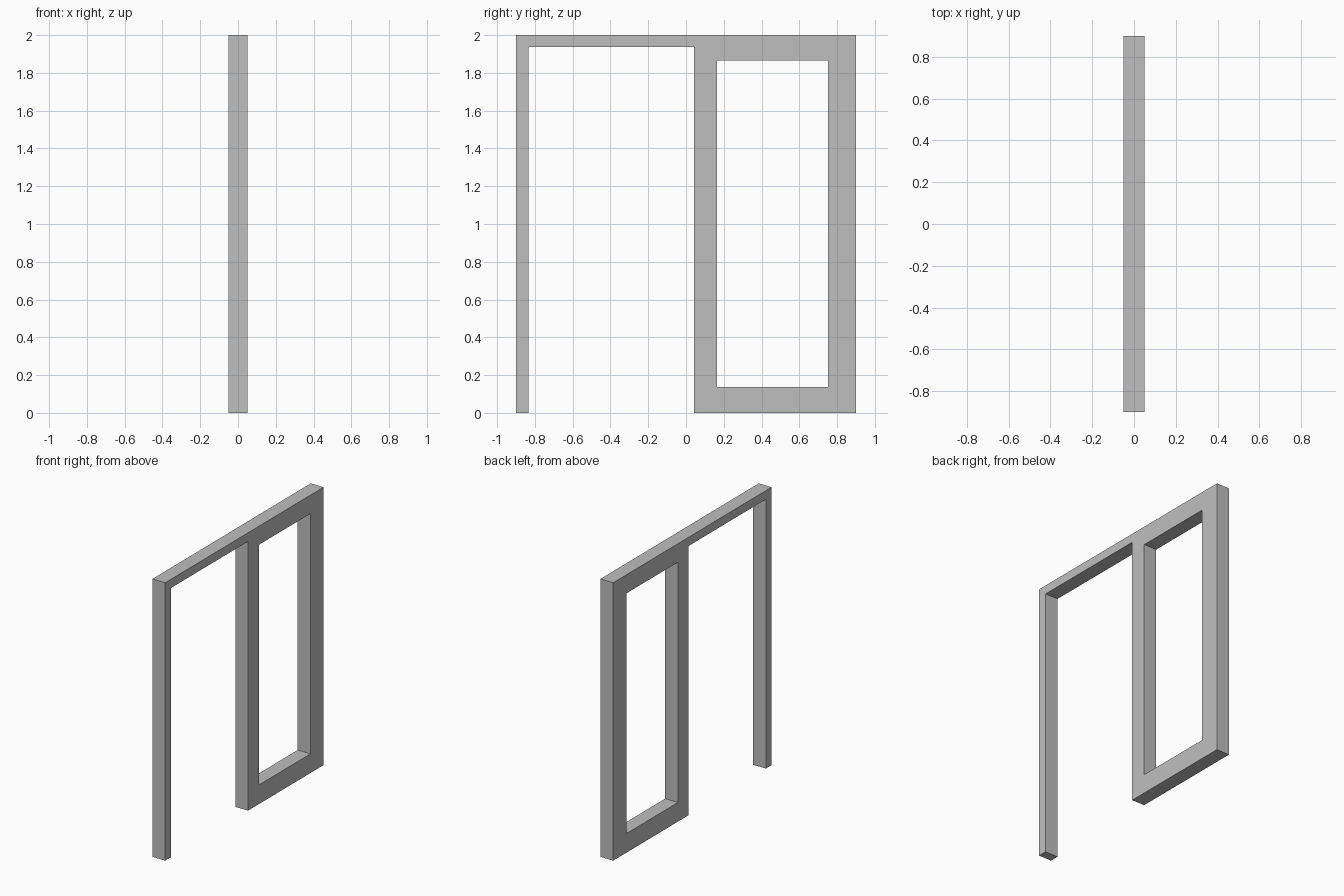
import bpy
import bmesh

cube = bpy.data.objects.get("Cube")
if cube:
    bpy.data.objects.remove(cube, do_unlink=True)

# Plain grey paint
grey = bpy.data.materials.new("grey_paint")
grey.use_nodes = True
colour = (0.52, 0.52, 0.52, 1.0)
grey.diffuse_color = colour
grey.node_tree.nodes["Principled BSDF"].inputs["Base Color"].default_value = colour

# Frame lines along the wall (y) and up it (z)
HALF_DEPTH = 0.051
ys = [-0.90, -0.835, 0.042, 0.164, 0.751, 0.90]
zs = [0.0, 0.138, 1.866, 1.937, 2.0]


def is_open(col, row):
    doorway = col == 1 and row < 3
    window = col == 3 and row == 1
    return doorway or window


# Frame face, laid out as cells with the doorway and the window left open
bm = bmesh.new()
grid = [[bm.verts.new((-HALF_DEPTH, y, z)) for z in zs] for y in ys]
for c in range(len(ys) - 1):
    for r in range(len(zs) - 1):
        if not is_open(c, r):
            bm.faces.new((grid[c][r], grid[c + 1][r],
                          grid[c + 1][r + 1], grid[c][r + 1]))
bmesh.ops.delete(bm, geom=[v for v in bm.verts if not v.link_faces], context='VERTS')

# Thickness of the frame
result = bmesh.ops.extrude_face_region(bm, geom=bm.faces[:], use_keep_orig=True)
moved = [g for g in result["geom"] if isinstance(g, bmesh.types.BMVert)]
bmesh.ops.translate(bm, verts=moved, vec=(2 * HALF_DEPTH, 0, 0))
bmesh.ops.recalc_face_normals(bm, faces=bm.faces[:])

mesh = bpy.data.meshes.new("door_and_window_frame")
bm.to_mesh(mesh)
bm.free()
mesh.materials.append(grey)
frame = bpy.data.objects.new("door_and_window_frame", mesh)
bpy.context.collection.objects.link(frame)
